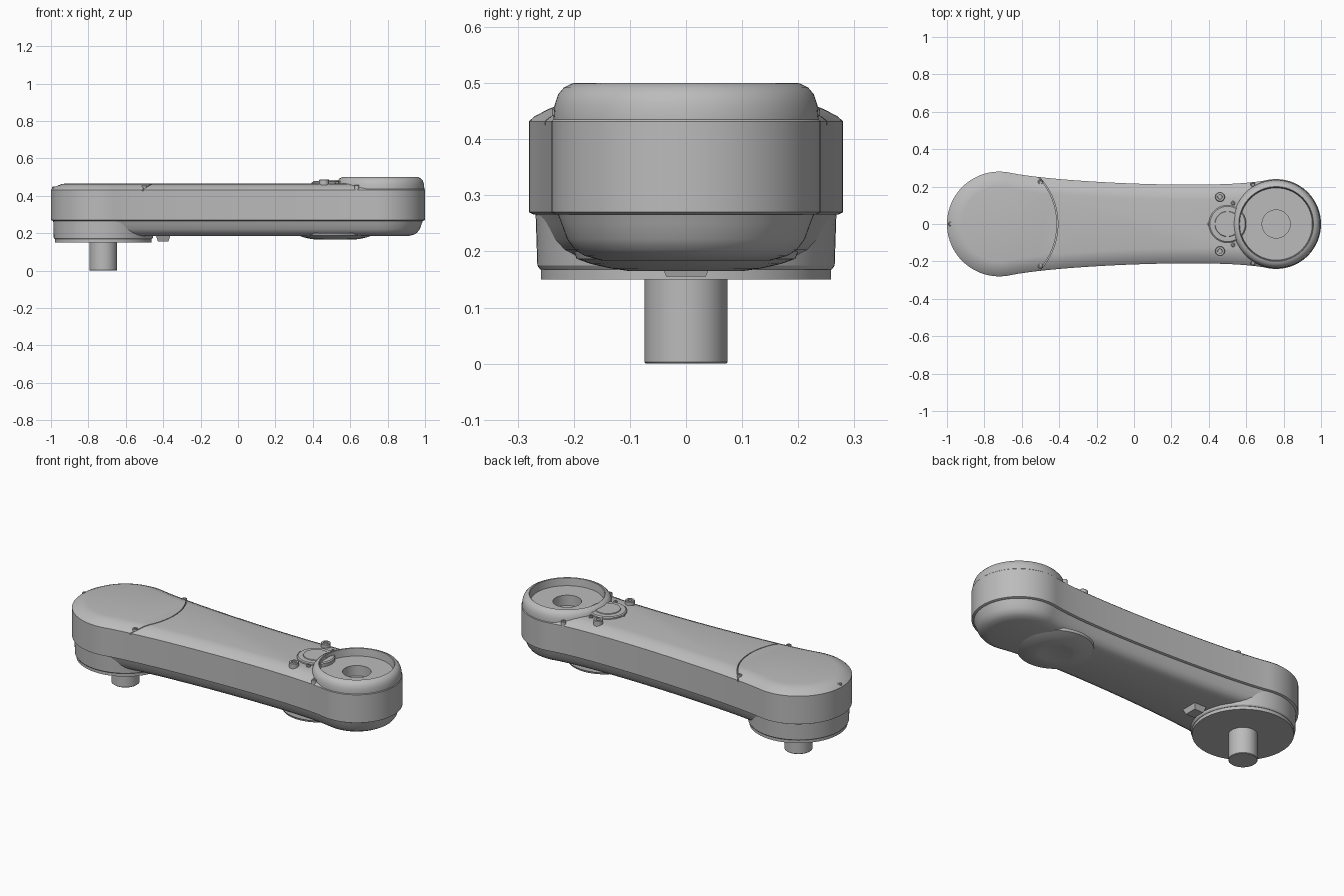
import bpy, bmesh, math
from math import sin, cos, pi, radians
from mathutils import Vector
from mathutils.geometry import interpolate_bezier

old = bpy.data.objects.get("Cube")
if old:
    bpy.data.objects.remove(old, do_unlink=True)

GREY = (0.5, 0.5, 0.5, 1)
metal = bpy.data.materials.new("satin grey")
metal.use_nodes = True
metal.diffuse_color = GREY
shader = next(n for n in metal.node_tree.nodes if n.type == 'BSDF_PRINCIPLED')
shader.inputs["Base Color"].default_value = GREY

BASE_X, END_X = -0.72, 0.76      # centres of the two joints
BASE_R, END_R = 0.28, 0.24


def finish(name, bm, angle=28):
    bmesh.ops.remove_doubles(bm, verts=bm.verts, dist=1e-5)
    bmesh.ops.recalc_face_normals(bm, faces=bm.faces)
    mesh = bpy.data.meshes.new(name)
    bm.to_mesh(mesh)
    bm.free()
    ob = bpy.data.objects.new(name, mesh)
    bpy.context.collection.objects.link(ob)
    mesh.materials.append(metal)
    smooth(ob, angle)
    return ob


def smooth(ob, angle=28):
    bpy.ops.object.select_all(action='DESELECT')
    ob.select_set(True)
    bpy.context.view_layer.objects.active = ob
    bpy.ops.object.shade_smooth_by_angle(angle=radians(angle))


def bridge(bm, a, b):
    n = len(a)
    for i in range(n):
        j = (i + 1) % n
        bm.faces.new((a[i], a[j], b[j], b[i]))


def lathe(name, profile, x, y=0, n=72, closed=False):
    """Turn (radius, z) pairs around a vertical axis."""
    bm = bmesh.new()
    rings = [[bm.verts.new((x + r * cos(2 * pi * i / n), y + r * sin(2 * pi * i / n), z))
              for i in range(n)] for r, z in profile]
    for a, b in zip(rings, rings[1:]):
        bridge(bm, a, b)
    if closed:
        bridge(bm, rings[-1], rings[0])
    bmesh.ops.dissolve_degenerate(bm, dist=1e-6, edges=bm.edges)
    return finish(name, bm)


def arm_outline():
    """Two round ends joined by a gently waisted side, counter-clockwise."""
    lean = radians(78)
    t = Vector((sin(lean), -cos(lean), 0))
    p0 = Vector((BASE_X + BASE_R * cos(lean), BASE_R * sin(lean), 0))
    p1 = Vector((END_X - END_R * cos(lean), END_R * sin(lean), 0))
    back = Vector((-t.x, t.y, 0))
    side = interpolate_bezier(p0, p0 + t * 0.25, p1 + back * 0.25, p1, 40)
    half = []
    for i in range(28):                      # far end
        a = (pi - lean) * i / 28
        half.append(Vector((END_X + END_R * cos(a), END_R * sin(a), 0)))
    half += list(reversed(side))
    for i in range(1, 29):                   # base end
        a = lean + (pi - lean) * i / 28
        half.append(Vector((BASE_X + BASE_R * cos(a), BASE_R * sin(a), 0)))
    return half + [Vector((p.x, -p.y, 0)) for p in reversed(half[1:-1])]


OUTLINE = arm_outline()


def arm_shell(name, levels):
    """Stack inset copies of the arm outline, given as (z, inset)."""
    bm = bmesh.new()
    n = len(OUTLINE)
    rings = []
    for z, inset in levels:
        ring = []
        for i, p in enumerate(OUTLINE):
            d = (OUTLINE[(i + 1) % n] - OUTLINE[i - 1]).normalized()
            ring.append(bm.verts.new((p.x - d.y * inset, p.y + d.x * inset, z)))
        rings.append(ring)
    for a, b in zip(rings, rings[1:]):
        bridge(bm, a, b)
    bm.faces.new(rings[0])
    bm.faces.new(rings[-1])
    return finish(name, bm)


def cut(ob, cutter):
    mod = ob.modifiers.new("cut", 'BOOLEAN')
    mod.object = cutter
    mod.operation = 'DIFFERENCE'
    mod.solver = 'EXACT'
    bpy.context.view_layer.objects.active = ob
    bpy.ops.object.modifier_apply(modifier=mod.name)
    bpy.data.objects.remove(cutter, do_unlink=True)


# Upper and lower housing
upper = arm_shell("upper_housing", [(0.266, 0.008), (0.27, 0), (0.432, 0), (0.441, 0.01),
                                    (0.454, 0.035), (0.462, 0.055), (0.466, 0.08)])
lower = arm_shell("lower_housing", [(0.27, 0.01), (0.25, 0.018), (0.222, 0.028),
                                    (0.203, 0.042), (0.192, 0.06), (0.184, 0.09)])

# Curved seam of the end cover, and the bore for the socket
cut(upper, lathe("seam_cutter", [(0.363, 0.425), (0.368, 0.425), (0.368, 0.5), (0.363, 0.5)],
                 -0.775, n=160, closed=True))
cut(upper, lathe("bore_cutter", [(0, 0.38), (0.225, 0.38), (0.225, 0.6), (0, 0.6)], END_X))
smooth(upper)

# Socket at the far end
lathe("socket", [(0.232, 0.4), (0.237, 0.43), (0.234, 0.462), (0.228, 0.48), (0.218, 0.492),
                 (0.204, 0.499), (0.2, 0.5), (0.197, 0.498), (0.193, 0.455), (0.075, 0.455),
                 (0.075, 0.395), (0, 0.395)], END_X, n=96)
lathe("socket_neck", [(0.1, 0.45), (0.1, 0.474), (0.094, 0.479), (0.068, 0.48),
                      (0.066, 0.484), (0, 0.484)], 0.5)

# Base joint with flange and output shaft
lathe("base_collar", [(0, 0.266), (0.268, 0.266), (0.265, 0.175), (0.26, 0.168), (0, 0.168)], BASE_X)
lathe("base_flange", [(0, 0.172), (0.258, 0.172), (0.258, 0.15), (0, 0.15)], BASE_X)
lathe("output_shaft", [(0, 0.16), (0.074, 0.16), (0.074, 0.003), (0.071, 0), (0, 0)], BASE_X)

# Rounded cover under the far end, with a shallow dish
lathe("underside_cover", [(0.2, 0.2), (0.195, 0.187), (0.17, 0.178), (0.135, 0.17), (0.1, 0.165),
                          (0.085, 0.166), (0.05, 0.171), (0, 0.173)], 0.52)

# Wedge-shaped cable clip beside the base
bm = bmesh.new()
bmesh.ops.create_cube(bm, size=1)
for v in bm.verts:
    taper = 1 if v.co.z > 0 else 0.7
    v.co = (-0.4 + v.co.x * 0.08 * taper, v.co.y * 0.1 * taper, 0.173 + v.co.z * 0.036)
finish("cable_clip", bm)


def screw(name, x, y, r, low, high):
    lathe(name, [(r, low), (r, high - 0.003), (r - 0.003, high), (r * 0.5, high),
                 (r * 0.45, high - 0.006), (0, high - 0.006)], x, y, n=20)


# Screws, mirrored left and right
for label, s in (("left", 1), ("right", -1)):
    screw("socket_bolt_" + label, 0.46, s * 0.145, 0.026, 0.45, 0.488)
    screw("neck_screw_" + label, 0.53, s * 0.112, 0.011, 0.45, 0.476)
    screw("shoulder_screw_" + label, 0.635, s * 0.212, 0.013, 0.43, 0.458)
    screw("cover_screw_" + label, -0.5, s * 0.225, 0.014, 0.43, 0.456)
screw("neck_screw_rear", 0.405, 0, 0.011, 0.45, 0.474)
screw("cover_screw_end", -0.982, 0, 0.012, 0.43, 0.449)
